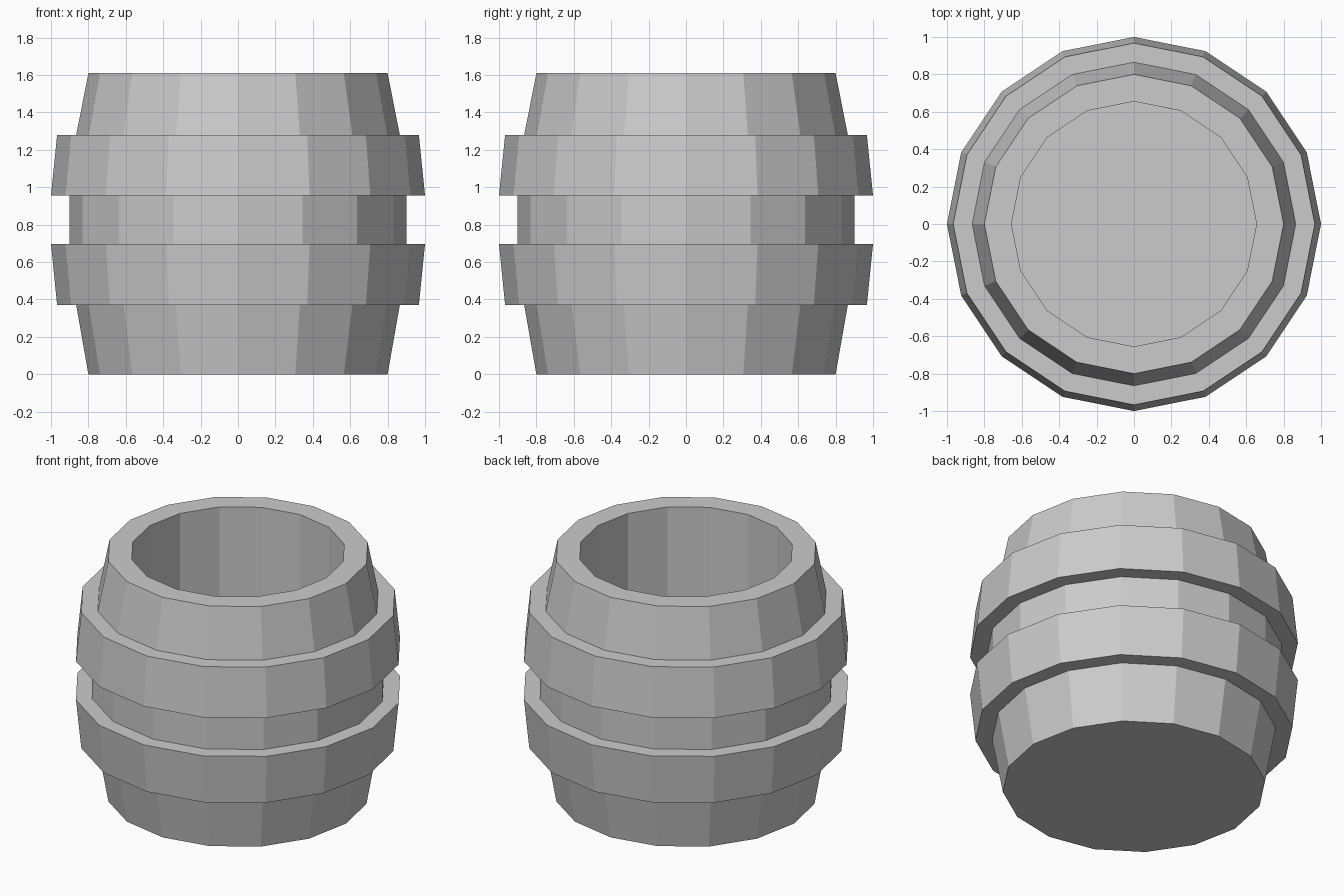
import bpy
import bmesh
import math

default_cube = bpy.data.objects.get("Cube")
if default_cube:
    bpy.data.objects.remove(default_cube, do_unlink=True)

SIDES = 16


def make_material(name, color):
    mat = bpy.data.materials.new(name)
    mat.use_nodes = True
    mat.diffuse_color = color
    mat.node_tree.nodes["Principled BSDF"].inputs["Base Color"].default_value = color
    return mat


def lathe(name, profile, mat):
    """Turn a (radius, height) profile around z and cap both ends."""
    bm = bmesh.new()
    rings = []
    for radius, z in profile:
        angles = [math.tau * i / SIDES for i in range(SIDES)]
        rings.append([bm.verts.new((radius * math.cos(a), radius * math.sin(a), z))
                      for a in angles])
    for low, high in zip(rings, rings[1:]):
        for i in range(SIDES):
            j = (i + 1) % SIDES
            bm.faces.new((low[i], low[j], high[j], high[i]))
    bm.faces.new(rings[0][::-1])
    bm.faces.new(rings[-1])
    bmesh.ops.recalc_face_normals(bm, faces=bm.faces)
    mesh = bpy.data.meshes.new(name)
    bm.to_mesh(mesh)
    bm.free()
    mesh.materials.append(mat)
    obj = bpy.data.objects.new(name, mesh)
    bpy.context.collection.objects.link(obj)
    return obj


grey = make_material("plain grey", (0.6, 0.6, 0.6, 1))

# Staves, two raised hoops, rim and hollow inside in one turned shell
base = [(0.80, 0.0), (0.865, 0.37)]
lower_hoop = [(0.967, 0.37), (1.0, 0.697), (0.90, 0.697)]
upper_hoop = [(0.90, 0.955), (1.0, 0.955), (0.967, 1.28), (0.865, 1.28)]
rim = [(0.80, 1.61), (0.655, 1.61)]
hollow = [(0.655, 0.15)]
lathe("barrel", base + lower_hoop + upper_hoop + rim + hollow, grey)
